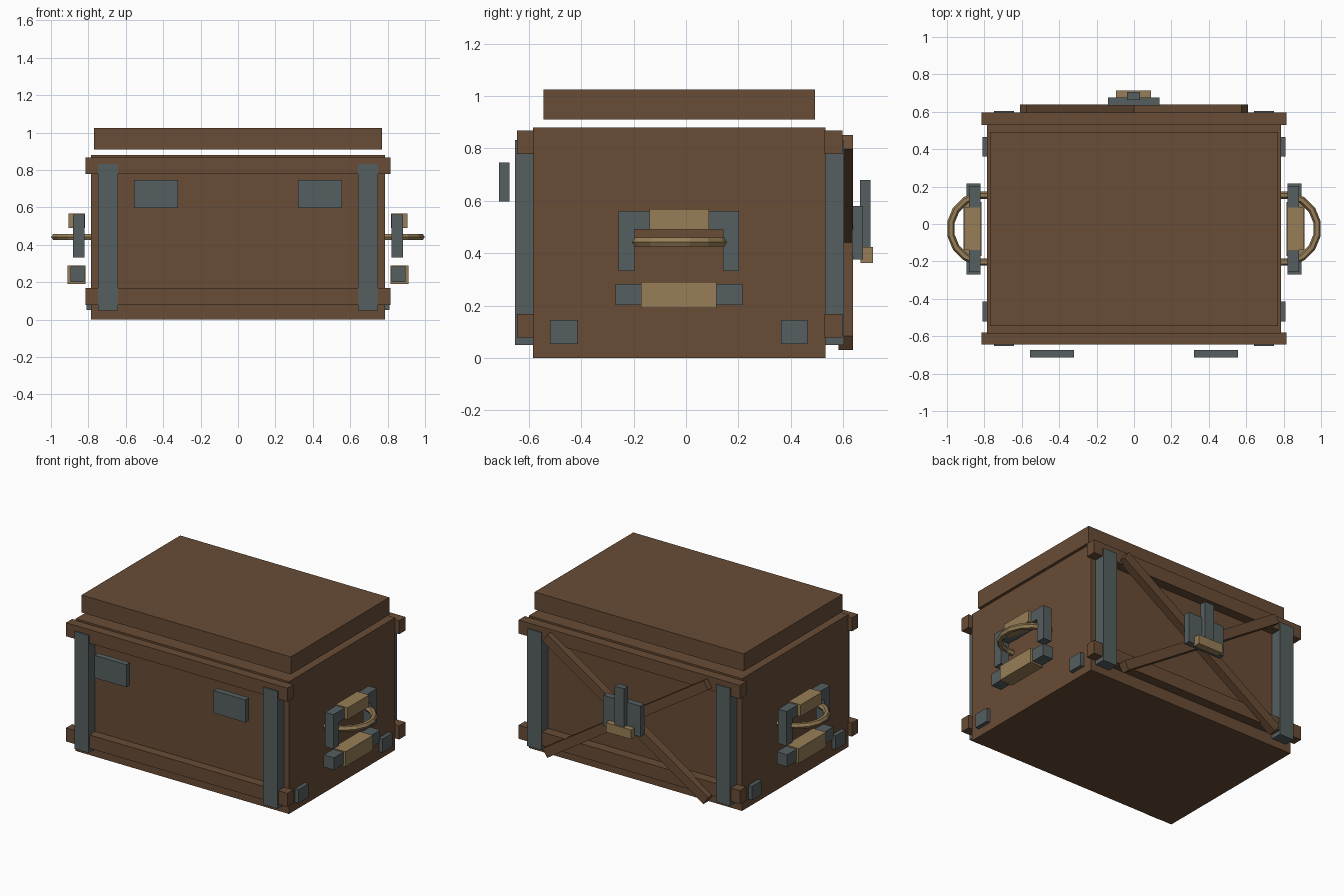
import bpy, math

if "Cube" in bpy.data.objects:
    bpy.data.objects.remove(bpy.data.objects["Cube"])


def material(name, rgb):
    m = bpy.data.materials.new(name)
    m.diffuse_color = (*rgb, 1.0)
    m.use_nodes = True
    m.node_tree.nodes["Principled BSDF"].inputs["Base Color"].default_value = m.diffuse_color
    return m


wood = material("brown wood", (0.138, 0.072, 0.036))
metal = material("grey metal", (0.093, 0.114, 0.117))
brass = material("tan grip", (0.310, 0.212, 0.095))


def box(name, x, y, z, mat, angle=0.0):
    """Box from (min, max) ranges, optionally turned about the y axis."""
    mid = [(a + b) / 2 for a, b in (x, y, z)]
    size = [b - a for a, b in (x, y, z)]
    bpy.ops.mesh.primitive_cube_add(size=1, location=mid)
    ob = bpy.context.object
    ob.name = name
    for v in ob.data.vertices:
        v.co = [c * s for c, s in zip(v.co, size)]
    ob.rotation_euler.y = angle
    ob.data.materials.append(mat)
    return ob


def side(s, a, b):
    """Range a..b on the right (s=1) or mirrored to the left (s=-1)."""
    return tuple(sorted((s * a, s * b)))


# Chest body and raised lid
box("chest_body", (-0.785, 0.785), (-0.585, 0.532), (0, 0.88), wood)
box("lid", (-0.77, 0.77), (-0.545, 0.492), (0.91, 1.026), wood)

# Horizontal rails on the front and back
for z in ((0.078, 0.168), (0.778, 0.868)):
    box("front_rail", (-0.815, 0.815), (-0.645, -0.58), z, wood)
    box("back_rail", (-0.815, 0.815), (0.53, 0.597), z, wood)

for s in (-1, 1):
    # Upright metal straps and front latch plates
    box("front_strap", side(s, 0.642, 0.748), (-0.653, -0.584), (0.05, 0.832), metal)
    box("back_strap", side(s, 0.642, 0.748), (0.531, 0.604), (0.05, 0.832), metal)
    box("latch_plate", side(s, 0.322, 0.555), (-0.715, -0.675), (0.597, 0.747), metal)

    # Small plates low on the side walls
    for y in ((-0.52, -0.415), (0.362, 0.465)):
        box("side_plate", side(s, 0.78, 0.811), y, (0.053, 0.145), metal)

    # Upper bracket: bar, two legs and grip
    box("bracket_bar", side(s, 0.82, 0.882), (-0.257, 0.202), (0.49, 0.561), metal)
    for y in ((-0.257, -0.196), (0.141, 0.202)):
        box("bracket_leg", side(s, 0.82, 0.882), y, (0.332, 0.491), metal)
    box("upper_grip", side(s, 0.817, 0.905), (-0.139, 0.087), (0.49, 0.568), brass)

    # Lower bar and grip
    box("lower_bar", side(s, 0.82, 0.896), (-0.27, 0.216), (0.202, 0.283), metal)
    box("lower_grip", side(s, 0.815, 0.912), (-0.172, 0.117), (0.191, 0.29), brass)

    # Ring handle, half sunk into the wall
    bpy.ops.mesh.primitive_torus_add(
        major_segments=16, minor_segments=6, major_radius=0.182,
        minor_radius=0.02, location=(s * 0.80, -0.025, 0.442),
        rotation=(0, 0, math.pi / 16))
    ring = bpy.context.object
    ring.name = "ring_handle"
    ring.data.materials.append(brass)

    # Crossed braces on the back
    box("cross_brace", (-0.706, 0.706), (0.583, 0.638), (0.409, 0.472), wood,
        s * math.atan2(0.384, 0.5925))

# Back clasp: plate, hasp and catch
box("clasp_plate", (-0.138, 0.136), (0.634, 0.677), (0.375, 0.58), metal)
box("clasp_hasp", (-0.038, 0.032), (0.664, 0.705), (0.42, 0.679), metal)
box("clasp_catch", (-0.096, 0.09), (0.667, 0.715), (0.362, 0.424), brass)
